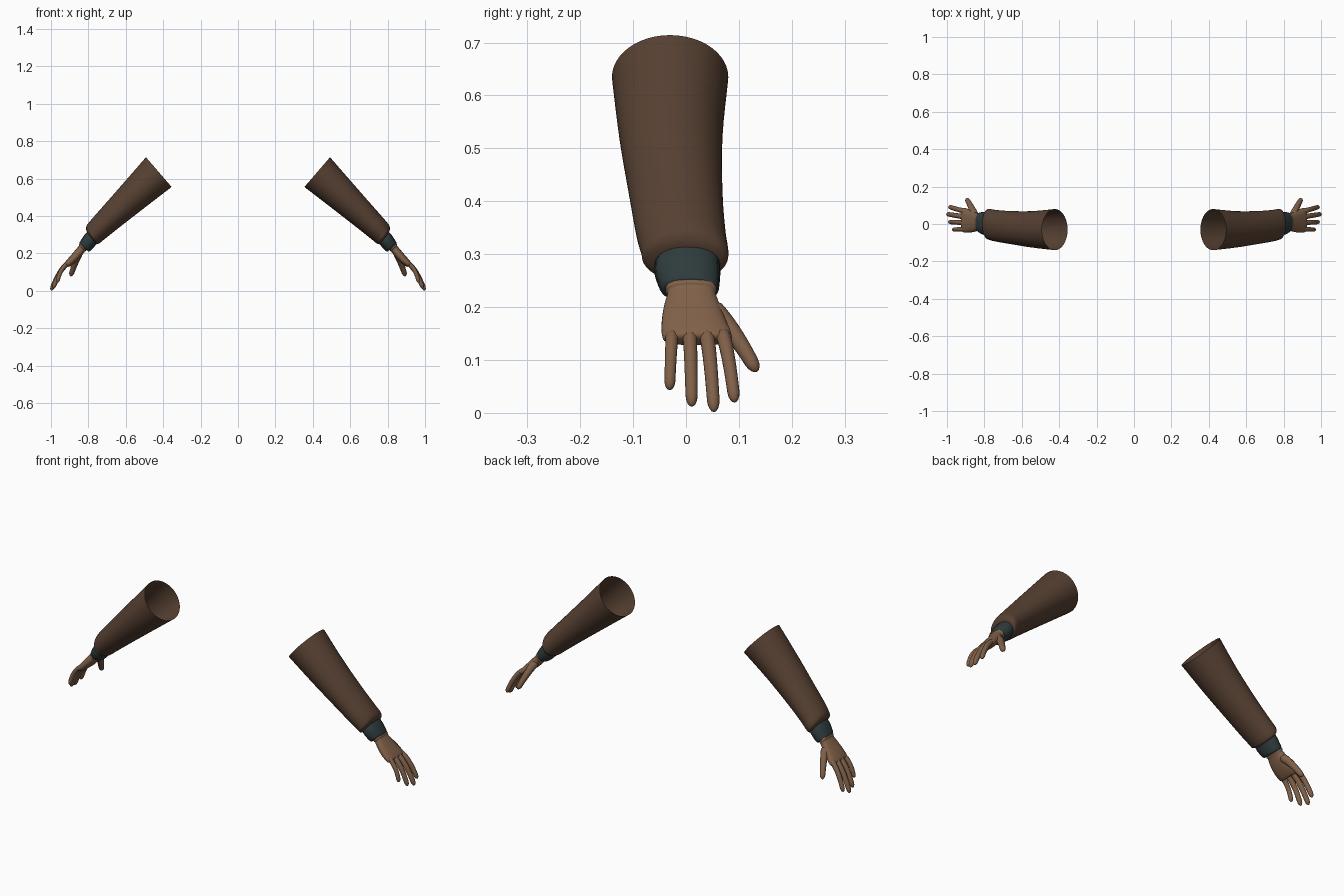
import bpy, bmesh, math
from mathutils import Vector

if "Cube" in bpy.data.objects:
    bpy.data.objects.remove(bpy.data.objects["Cube"])


def material(name, rgb):
    m = bpy.data.materials.new(name)
    m.diffuse_color = (*rgb, 1)
    m.use_nodes = True
    m.node_tree.nodes["Principled BSDF"].inputs["Base Color"].default_value = m.diffuse_color
    return m


BROWN = material("brown cloth", (0.095, 0.052, 0.032))
TEAL = material("dark teal knit", (0.028, 0.044, 0.045))
SKIN = material("skin", (0.215, 0.118, 0.066))


def catmull(rows, steps):
    """Smoothly interpolate rows of numbers."""
    out = []
    for i in range(len(rows) - 1):
        p = [rows[max(0, min(len(rows) - 1, i + k))] for k in (-1, 0, 1, 2)]
        for s in range(steps):
            t = s / steps
            out.append([0.5 * (2 * b + (c - a) * t + (2 * a - 5 * b + 4 * c - d) * t * t
                               + (3 * b - a - 3 * c + d) * t ** 3) for a, b, c, d in zip(*p)])
    return out + [list(rows[-1])]


def skin_rings(name, rings, mat, caps=(False, False), angle=50):
    """Join rings of points into a tube and mirror it to the other arm."""
    bm = bmesh.new()
    loops = [[bm.verts.new(p) for p in ring] for ring in rings]
    n = len(loops[0])
    for a, b in zip(loops, loops[1:]):
        for i in range(n):
            j = (i + 1) % n
            bm.faces.new((a[i], a[j], b[j], b[i]))
    if caps[0]:
        bm.faces.new(loops[0][::-1])
    if caps[1]:
        bm.faces.new(loops[-1])
    bmesh.ops.recalc_face_normals(bm, faces=bm.faces)
    me = bpy.data.meshes.new(name)
    bm.to_mesh(me)
    bm.free()
    me.materials.append(mat)
    ob = bpy.data.objects.new(name, me)
    bpy.context.collection.objects.link(ob)
    mod = ob.modifiers.new("both arms", "MIRROR")
    mod.use_mirror_merge = False
    bpy.ops.object.select_all(action="DESELECT")
    ob.select_set(True)
    bpy.context.view_layer.objects.active = ob
    bpy.ops.object.shade_smooth_by_angle(angle=math.radians(angle))
    return ob


def section(row, n, power=2.0, rib=0.0):
    """Ring through an outer and an inner (x, z) point, spanning y0 to y1."""
    ox, oz, ix, iz, y0, y1 = row
    c = Vector(((ox + ix) / 2, (y0 + y1) / 2, (oz + iz) / 2))
    u = Vector(((ox - ix) / 2, 0, (oz - iz) / 2))
    v = Vector((0, (y1 - y0) / 2, 0))
    pts = []
    for i in range(n):
        a = 2 * math.pi * i / n
        ca, sa = math.cos(a), math.sin(a)
        k = 1 - rib * (i % 2)
        pts.append(c + k * (u * math.copysign(abs(ca) ** (2 / power), ca)
                            + v * math.copysign(abs(sa) ** (2 / power), sa)))
    return pts


def digit(name, a, b, c, r0, r1, n=14, steps=10):
    """Rounded finger along a quadratic curve a-b-c."""
    a, b, c = Vector(a), Vector(b), Vector(c)
    length = (b - a).length * 0.5 + (c - a).length * 0.5
    cap = r1 / length
    ts = [(1 - cap) * i / steps for i in range(steps + 1)]
    ts += [1 - cap + cap * math.sin(math.radians(d)) for d in (25, 48, 68, 84)]
    rings = []
    for t in ts:
        p = a * (1 - t) ** 2 + b * 2 * t * (1 - t) + c * t * t
        d = ((b - a) * (1 - t) + (c - b) * t).normalized()
        v = (Vector((0, 1, 0)) - d * d.y).normalized()
        u = d.cross(v)
        r = r0 + (r1 - r0) * t
        if t > 1 - cap:
            r *= math.sqrt(max(0.0, 1 - ((t - 1 + cap) / cap) ** 2))
        elif t == 0:
            r *= 0.7
        rings.append([p + r * (u * math.cos(2 * math.pi * i / n)
                               + v * math.sin(2 * math.pi * i / n)) for i in range(n)])
    skin_rings(name, rings, SKIN, (True, True))


# Flared sleeve, open at the top and gathered in at the wrist
sleeve = [
    (.492, .714, .355, .555, -.140, .080),
    (.600, .590, .485, .455, -.126, .069),
    (.700, .476, .610, .358, -.108, .069),
    (.775, .391, .700, .287, -.094, .075),
    (.806, .353, .733, .260, -.085, .080),
    (.812, .332, .748, .250, -.081, .078),
    (.808, .314, .758, .250, -.062, .066),
    (.800, .302, .765, .256, -.045, .050),
]
skin_rings("sleeve", [section(r, 48) for r in catmull(sleeve, 4)], BROWN)

# Ribbed knit cuff with its lower rim turned inward
cuff = [
    (.800, .322, .752, .256, -.057, .063),
    (.822, .297, .766, .238, -.060, .065),
    (.843, .265, .788, .215, -.051, .063),
    (.848, .254, .799, .209, -.043, .060),
    (.843, .251, .804, .216, -.036, .055),
    (.832, .262, .795, .227, -.034, .053),
]
skin_rings("cuff", [section(r, 96, 2.2, 0.018) for r in catmull(cuff, 3)], TEAL)

# Palm with a small roll at the wrist and a closed knuckle end
palm = [
    (.832, .268, .796, .234, -.030, .050),
    (.847, .252, .811, .218, -.038, .057),
    (.851, .246, .815, .212, -.039, .058),
    (.852, .239, .820, .208, -.035, .056),
    (.872, .215, .838, .184, -.042, .065),
    (.895, .188, .865, .155, -.046, .076),
    (.914, .166, .889, .136, -.046, .085),
    (.925, .150, .904, .128, -.042, .086),
    (.922, .141, .911, .132, -.032, .076),
]
skin_rings("palm", [section(r, 32, 2.5) for r in catmull(palm, 3)], SKIN, (True, True))

# Four fingers: base y, tip y, tip x, tip z, base radius
for name, y0, y1, x, z, r in (
    ("little_finger", -.026, -.031, .966, .043, .0125),
    ("ring_finger", .007, .011, .988, .012, .0140),
    ("middle_finger", .038, .053, .999, .002, .0145),
    ("index_finger", .068, .092, .988, .020, .0140),
):
    digit(name, (.903, y0, .152), (.952, (y0 + y1) / 2, .122), (x, y1, z), r, r * 0.82)

# Thumb reaching out from the palm side
digit("thumb", (.850, .045, .200), (.868, .090, .160), (.895, .134, .078), .021, .0125)
